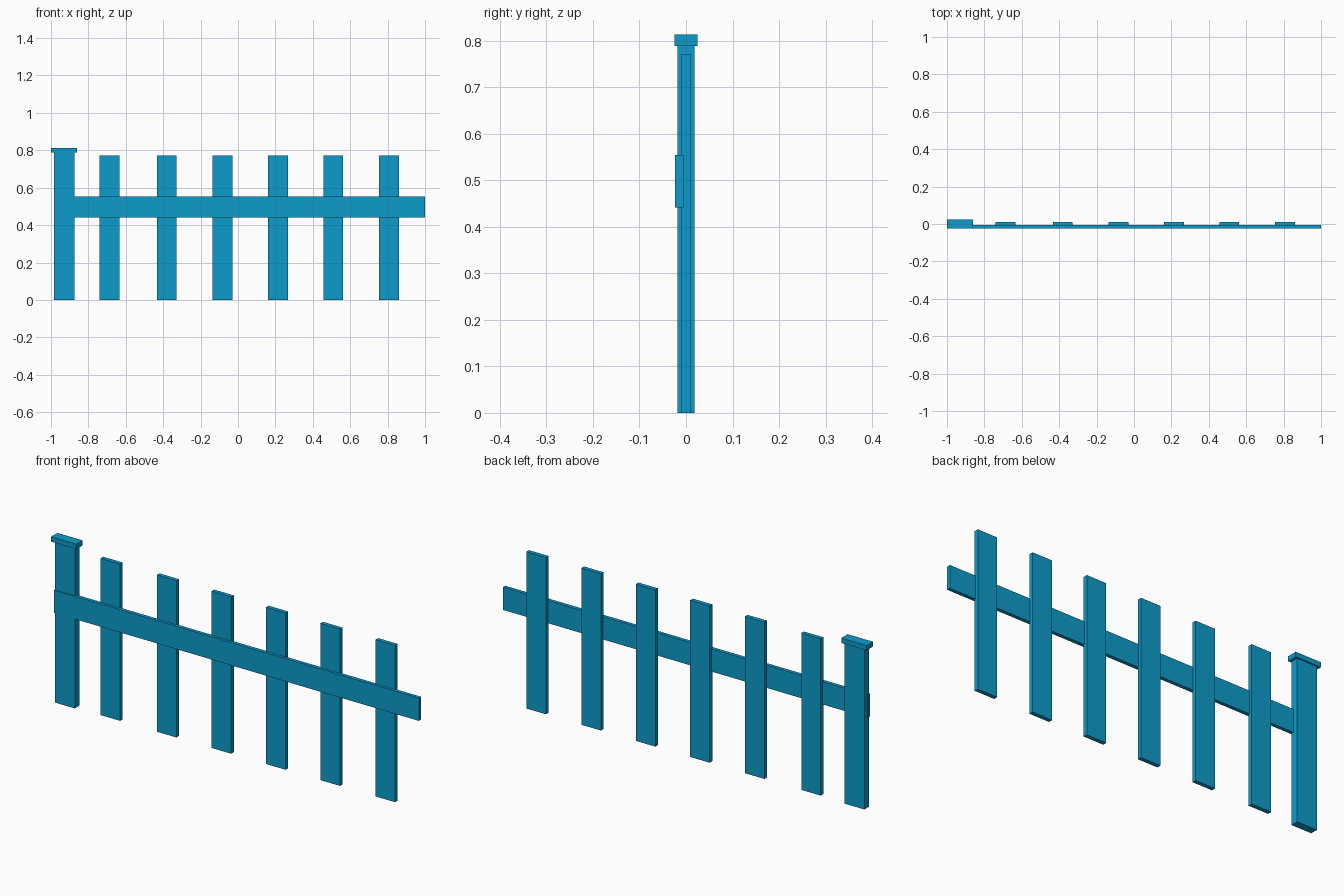
import bpy

if "Cube" in bpy.data.objects:
    bpy.data.objects.remove(bpy.data.objects["Cube"])

paint = bpy.data.materials.new("blue_paint")
paint.diffuse_color = (0.004, 0.33, 0.6, 1.0)
paint.use_nodes = True
paint.node_tree.nodes["Principled BSDF"].inputs["Base Color"].default_value = paint.diffuse_color


def box(name, x, y, z):
    """Box from (min, max) ranges along each axis."""
    ranges = (x, y, z)
    bpy.ops.mesh.primitive_cube_add(size=1)
    ob = bpy.context.object
    ob.name = name
    ob.location = [(a + b) / 2 for a, b in ranges]
    ob.scale = [b - a for a, b in ranges]
    bpy.ops.object.transform_apply(location=True, rotation=False, scale=True)
    ob.data.materials.append(paint)
    return ob


# End post with its overhanging cap
box("post", (-0.983, -0.875), (-0.0185, 0.0185), (0, 0.79))
box("post_cap", (-1.0, -0.862), (-0.0247, 0.0247), (0.789, 0.813))

# Horizontal rail across the front
box("rail", (-0.985, 1.0), (-0.0232, -0.0055), (0.442, 0.554))

# Evenly spaced pickets
for i, cx in enumerate((-0.687, -0.381, -0.083, 0.213, 0.509, 0.808)):
    box(f"picket_{i + 1}", (cx - 0.053, cx + 0.053), (-0.01, 0.01), (0, 0.771))
